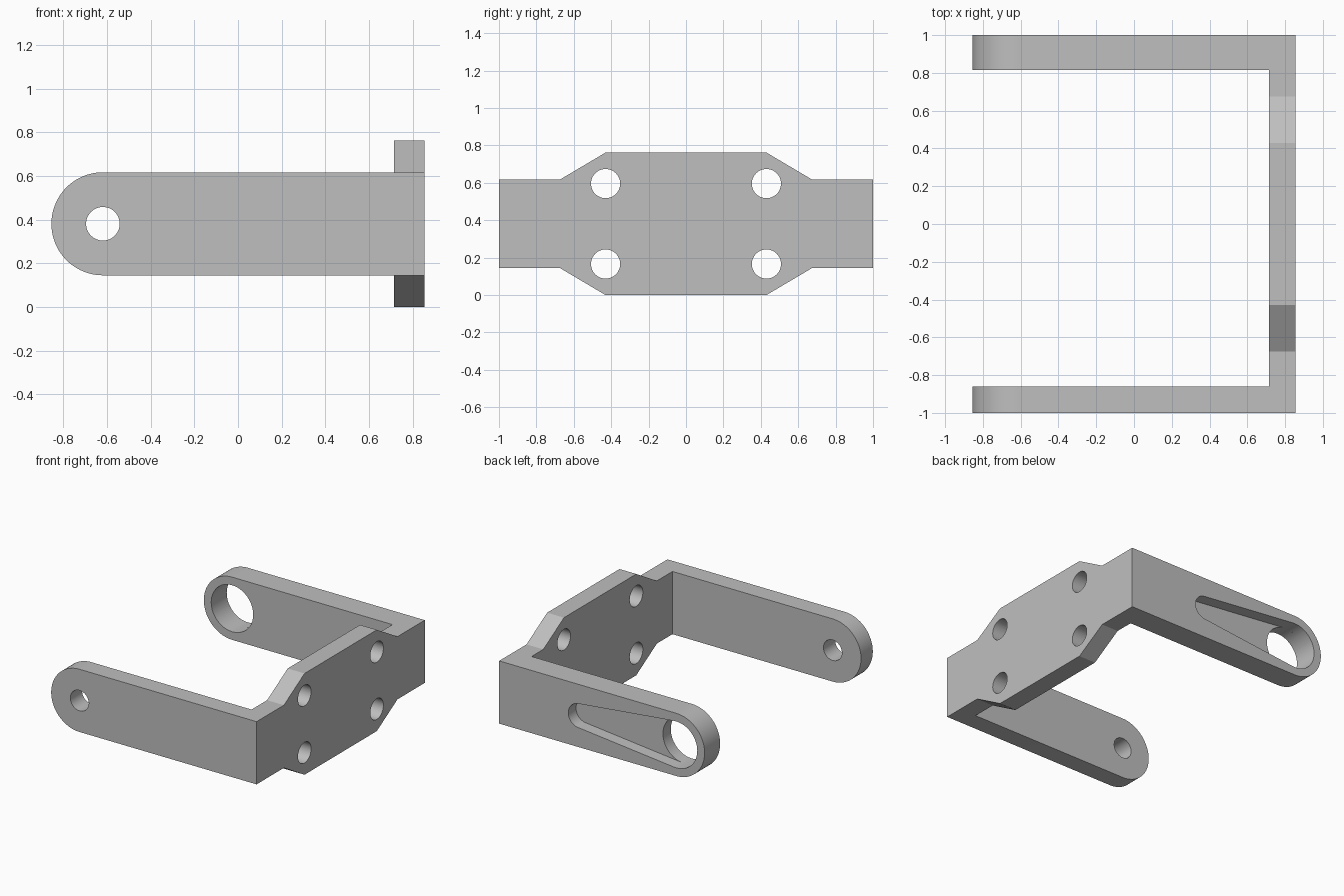
import bpy, bmesh
from math import sin, cos, pi, asin, radians

if "Cube" in bpy.data.objects:
    bpy.data.objects.remove(bpy.data.objects["Cube"], do_unlink=True)

# Single plain metal colour
metal = bpy.data.materials.new("grey_metal")
metal.use_nodes = True
grey = (0.52, 0.52, 0.52, 1)
metal.diffuse_color = grey
metal.node_tree.nodes["Principled BSDF"].inputs["Base Color"].default_value = grey

MID = 0.381                       # height of the bracket's centre line
ARM_R, PIVOT = 0.236, -0.619      # arm half height, pivot position
INNER, OUTER = 0.715, 0.855       # mounting plate faces


def arc(u, v, r, start, end, n=32):
    return [(u + r * cos(start + (end - start) * i / n),
             v + r * sin(start + (end - start) * i / n)) for i in range(n + 1)]


def circle(u, v, r):
    return arc(u, v, r, 0, 2 * pi, 48)[:-1]


def prism(name, outline, axis, lo, hi):
    """Extrude a flat outline along x or y."""
    bm = bmesh.new()
    place = (lambda u, v, d: (d, u, v)) if axis == "x" else (lambda u, v, d: (u, d, v))
    face = bm.faces.new([bm.verts.new(place(u, v, lo)) for u, v in outline])
    ext = bmesh.ops.extrude_face_region(bm, geom=[face])
    verts = [g for g in ext["geom"] if isinstance(g, bmesh.types.BMVert)]
    shift = (hi - lo, 0, 0) if axis == "x" else (0, hi - lo, 0)
    bmesh.ops.translate(bm, verts=verts, vec=shift)
    bmesh.ops.recalc_face_normals(bm, faces=bm.faces)
    mesh = bpy.data.meshes.new(name)
    bm.to_mesh(mesh)
    bm.free()
    mesh.materials.append(metal)
    obj = bpy.data.objects.new(name, mesh)
    bpy.context.collection.objects.link(obj)
    return obj


def combine(target, tool, operation):
    """Apply one boolean and discard its tool."""
    mod = target.modifiers.new(operation.title(), "BOOLEAN")
    mod.object, mod.operation, mod.solver = tool, operation, "EXACT"
    bpy.context.view_layer.objects.active = target
    bpy.ops.object.modifier_apply(modifier=mod.name)
    bpy.data.objects.remove(tool, do_unlink=True)


# Mounting plate: stepped outline, mirrored about both centre lines
quarter = [(1, ARM_R), (0.675, ARM_R), (0.43, MID)]
top = quarter + [(-y, h) for y, h in reversed(quarter)]
outline = [(y, MID + h) for y, h in top] + [(y, MID - h) for y, h in reversed(top)]
bracket = prism("u_bracket", outline, "x", INNER, OUTER)

# Two round-ended arms
arm = arc(PIVOT, MID, ARM_R, pi / 2, 3 * pi / 2, 48)
arm += [(OUTER, MID - ARM_R), (OUTER, MID + ARM_R)]
for name, lo, hi in (("front_arm", -1, -0.86), ("back_arm", 0.815, 1)):
    combine(bracket, prism(name, arm, "y", lo, hi), "UNION")

# Bolt holes in the plate
for y in (-0.43, 0.43):
    for z in (MID - 0.215, MID + 0.215):
        combine(bracket, prism("bolt_hole", circle(y, z, 0.078), "x", 0.6, 1), "DIFFERENCE")

# Pivot holes in the arms
for r, lo, hi in ((0.077, -1.1, -0.7), (0.175, 0.7, 1.1)):
    combine(bracket, prism("pivot_hole", circle(PIVOT, MID, r), "y", lo, hi), "DIFFERENCE")

# Tapered pocket on the outside of the back arm, running into the large hole
SMALL_R, SMALL_X = 0.09, 0.19
tilt = pi / 2 - asin((0.175 - SMALL_R) / (SMALL_X - PIVOT))
pocket = arc(SMALL_X, MID, SMALL_R, -tilt, tilt)
pocket += arc(PIVOT, MID, 0.1749, tilt, 2 * pi - tilt)
combine(bracket, prism("pocket", pocket, "y", 0.908, 1.1), "DIFFERENCE")

# Merge flat regions and shade the curved walls smoothly
bm = bmesh.new()
bm.from_mesh(bracket.data)
bmesh.ops.remove_doubles(bm, verts=bm.verts, dist=0.0003)
bmesh.ops.dissolve_limit(bm, angle_limit=radians(0.5), verts=bm.verts, edges=bm.edges)
bm.to_mesh(bracket.data)
bm.free()
bpy.ops.object.select_all(action="DESELECT")
bracket.select_set(True)
bpy.context.view_layer.objects.active = bracket
bpy.ops.object.shade_smooth_by_angle(angle=radians(30))
